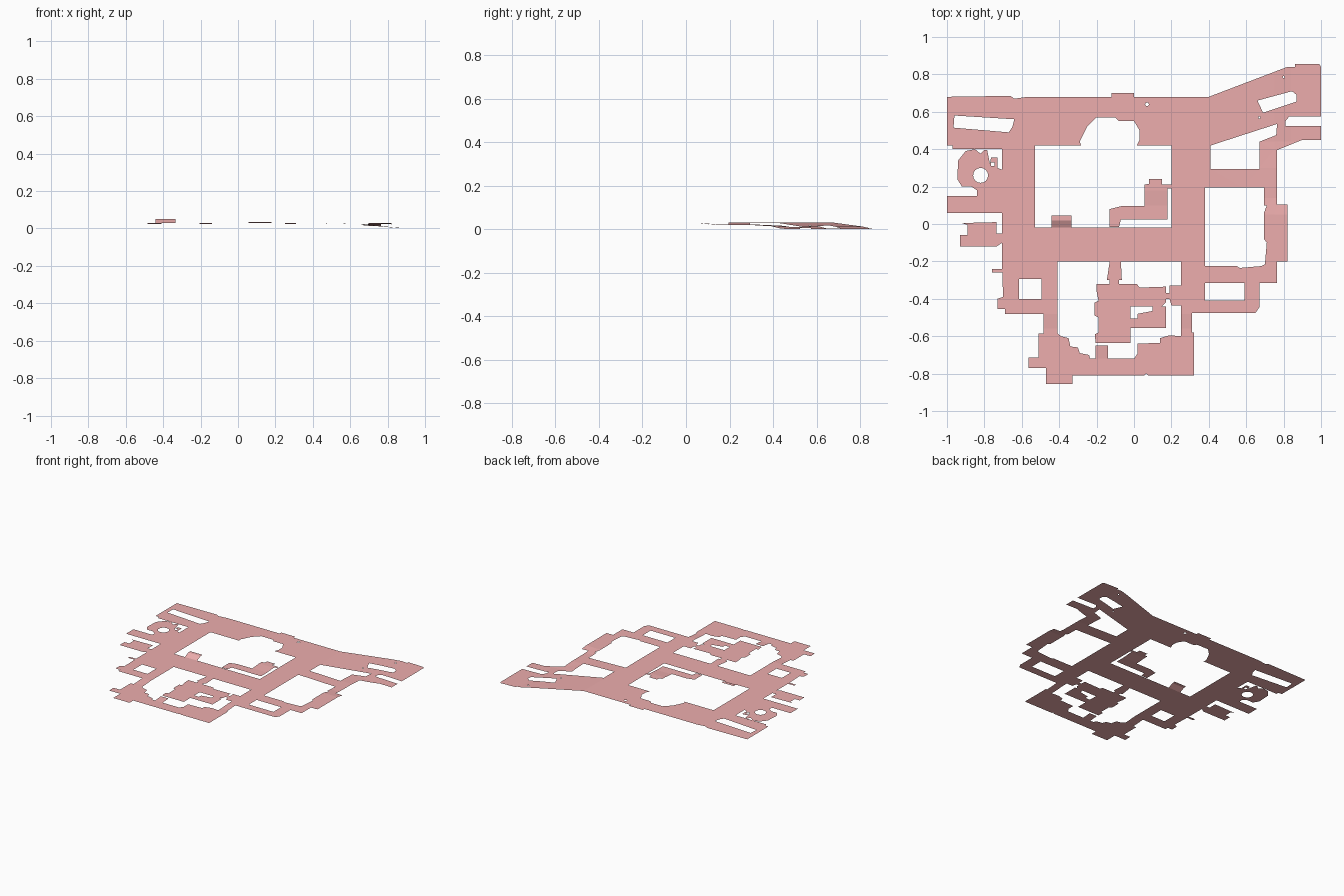
import bpy, math
from mathutils import Vector
from mathutils.geometry import delaunay_2d_cdt

mat = bpy.data.materials.new("map_red")
mat.diffuse_color = (0.85, 0.42, 0.42, 1)


def rect(x0, y0, x1, y1):
    return [(x0, y0), (x1, y0), (x1, y1), (x0, y1)]


def ring(cx, cy, r, n):
    return [(cx + r * math.cos(2 * math.pi * i / n), cy + r * math.sin(2 * math.pi * i / n)) for i in range(n)]


def inside(p, poly):
    hit = False
    for (ax, ay), (bx, by) in zip(poly, poly[1:] + poly[:1]):
        if (ay > p[1]) != (by > p[1]) and p[0] < ax + (p[1] - ay) * (bx - ax) / (by - ay):
            hit = not hit
    return hit


def lerp_table(t, table):
    if t <= table[0][0]:
        return table[0][1]
    for (a, u), (b, v) in zip(table, table[1:]):
        if t <= b:
            return u + (v - u) * (t - a) / (b - a)
    return table[-1][1]


# Ground height: level ground, falling to the north-east and to the south
EAST = [(.40, .03), (.75, .012), (.84, .004), (1, 0)]
BLEND = [(.05, 0), (.14, .5), (.30, .55), (.44, 1)]
SOUTH = [(-.56, .024), (-.48, .03)]


def ground(x, y):
    if y < -.4:
        return lerp_table(y, SOUTH)
    return .03 + (lerp_table(x, EAST) - .03) * lerp_table(y, BLEND)


def level(x, y):
    return .03


# Sheet made from outlines minus holes, creased along the given lines
def sheet(name, adds, cuts=(), xs=(), ys=(), height=ground):
    pts, edges = [], []
    loops = list(adds) + list(cuts)
    for loop in loops:
        s, n = len(pts), len(loop)
        pts += [Vector(p) for p in loop]
        edges += [(s + i, s + (i + 1) % n) for i in range(n)]
    lines = [((x, -1.1), (x, 1.1)) for x in xs] + [((-1.1, y), (1.1, y)) for y in ys]
    for a, b in lines:
        edges.append((len(pts), len(pts) + 1))
        pts += [Vector(a), Vector(b)]
    v, _, f, *_ = delaunay_2d_cdt(pts, edges, [], 0, 1e-5)
    faces = []
    for t in f:
        c = sum((v[i] for i in t), Vector((0, 0))) / len(t)
        if any(inside(c, a) for a in adds) and not any(inside(c, h) for h in cuts):
            faces.append(tuple(t))
    used = sorted({i for t in faces for i in t})
    new = {o: k for k, o in enumerate(used)}
    me = bpy.data.meshes.new(name)
    me.from_pydata([(v[i].x, v[i].y, height(v[i].x, v[i].y)) for i in used], [],
                   [[new[i] for i in t] for t in faces])
    me.materials.append(mat)
    ob = bpy.data.objects.new(name, me)
    bpy.context.collection.objects.link(ob)
    return ob


# North road with its islands
ne_gap = [(.41, .42), (.765, .535), (.76, .475), (.67, .44), (.67, .295), (.41, .295)]
sheet("north_road",
      [[(-1, .68), (-.66, .685), (-.64, .67), (-.57, .68), (-.12, .68), (-.12, .70), (0, .70), (0, .68),
        (.40, .68), (.82, .84), (.86, .84), (.86, .855), (.99, .855), (1, .84), (1, .575), (.83, .575),
        (.81, .55), (.81, .525), (1, .525), (1, .45), (.90, .45), (.765, .395), (.67, .395), (.67, .42),
        (-.705, .42), (-.705, .40), (-.97, .40), (-.97, .42), (-1, .42)]],
      [ne_gap,
       [(.66, .66), (.845, .71), (.87, .69), (.87, .655), (.69, .595)],
       [(-.96, .58), (-.64, .56), (-.65, .52), (-.67, .49), (-.965, .515)],
       [(-.28, .41), (-.29, .44), (-.25, .52), (-.20, .57), (-.10, .57), (-.08, .55), (0, .55),
        (.03, .50), (.03, .45), (.01, .41)],
       ring(.07, .64, .01, 8), ring(.80, .785, .006, 6), ring(.67, .57, .006, 6)],
      xs=[.4, .58, .75, .84], ys=[.44])

# Roads around the main courtyard, with the two columns going south
sheet("courtyard_roads",
      [[(-.705, .42), (-.705, -.24), (-.70, -.39), (-.73, -.40), (-.73, -.455), (-.69, -.455), (-.69, -.48),
        (-.485, -.48), (-.485, -.585), (-.41, -.585), (-.41, -.20), (.25, -.20), (.25, -.60), (.31, -.58),
        (.31, -.475), (.38, -.475), (.38, .295), (.41, .295), (.41, .42)],
       rect(-.76, -.26, -.70, -.24)],
      [rect(-.53, -.02, .20, .42), rect(-.615, -.40, -.495, -.295)],
      xs=[.4], ys=[-.56, -.48])

# Steps on the courtyard edge
sheet("courtyard_steps", [rect(-.44, -.02, -.335, .045)], ys=[.02],
      height=lambda x, y: lerp_table(y, [(-.02, .03), (.02, .05)]))

# Raised walk inside the courtyard
sheet("courtyard_walk",
      [[(-.13, -.015), (-.13, .08), (-.07, .095), (.055, .095), (.055, .21), (.08, .215), (.08, .24),
        (.15, .24), (.15, .21), (.20, .21), (.20, .19), (.18, .19), (.18, .025), (-.07, .025),
        (-.08, -.015)]],
      ys=[.10, .18], height=lambda x, y: lerp_table(y, [(.10, .03), (.18, .036)]))

# West yard with the round opening
sheet("west_yard",
      [[(-.94, .34), (-.90, .39), (-.85, .40), (-.82, .375), (-.80, .395), (-.785, .395), (-.77, .32),
        (-.765, .355), (-.73, .355), (-.73, .30), (-.705, .29), (-.705, .06), (-1, .06), (-1, .15),
        (-.84, .15), (-.84, .18), (-.87, .20), (-.92, .20), (-.945, .24)]],
      [ring(-.82, .26, .04, 16), rect(-.765, .31, -.745, .33)])
sheet("west_block",
      [[(-.93, -.12), (-.93, -.06), (-.89, -.06), (-.89, -.005), (-.92, .005), (-.735, .01), (-.735, -.05),
        (-.705, -.05), (-.705, -.10), (-.735, -.12)]])

# East block around its own courtyard
sheet("east_block",
      [[(.38, .295), (.67, .295), (.67, .395), (.765, .395), (.765, .105), (.82, .105), (.82, -.20),
        (.765, -.20), (.765, -.315), (.67, -.315), (.67, -.445), (.65, -.475), (.38, -.475)]],
      [[(.37, .195), (.695, .195), (.695, .10), (.71, .10), (.695, .06), (.695, -.08), (.71, -.10),
        (.70, -.215), (.68, -.225), (.565, -.235), (.55, -.225), (.37, -.225)],
       rect(.37, -.41, .59, -.315), ne_gap],
      xs=[.4, .58, .75], ys=[.05, .14, .30])

# Building floor in the south court
sheet("centre_floor",
      [[(-.20, -.32), (-.13, -.32), (-.13, -.30), (-.145, -.30), (-.13, -.20), (-.07, -.20), (-.065, -.30),
        (-.08, -.30), (-.08, -.32), (.015, -.32), (.03, -.34), (.17, -.335), (.17, -.37), (.19, -.37),
        (.19, -.33), (.25, -.33), (.25, -.435), (.20, -.435), (.19, -.40), (.17, -.40), (.17, -.42),
        (.15, -.44), (.17, -.44), (.17, -.555), (-.02, -.555), (-.02, -.635), (-.205, -.635),
        (-.21, -.59), (-.19, -.58), (-.19, -.50), (-.21, -.49), (-.21, -.42), (-.19, -.41), (-.20, -.36)]],
      [[(-.02, -.44), (.10, -.44), (.10, -.465), (.02, -.48), (.02, -.505), (-.02, -.505)]],
      height=level)

# South yard and the small ramp up to the building
sheet("south_yard",
      [[(-.485, -.585), (-.51, -.585), (-.51, -.715), (-.565, -.715), (-.565, -.77), (-.47, -.77),
        (-.47, -.855), (-.33, -.855), (-.33, -.81), (.055, -.81), (.065, -.80), (.075, -.81), (.32, -.81),
        (.32, -.58), (.31, -.58), (.25, -.60), (.19, -.595), (.14, -.61), (.14, -.635), (.02, -.64),
        (.02, -.69), (0, -.72), (-.235, -.72), (-.24, -.70), (-.29, -.69), (-.30, -.66), (-.34, -.655),
        (-.35, -.61), (-.39, -.60), (-.41, -.585)]])
sheet("south_ramp", [rect(-.205, -.72, -.14, -.65)],
      height=lambda x, y: lerp_table(y, [(-.72, .024), (-.65, .03)]))
